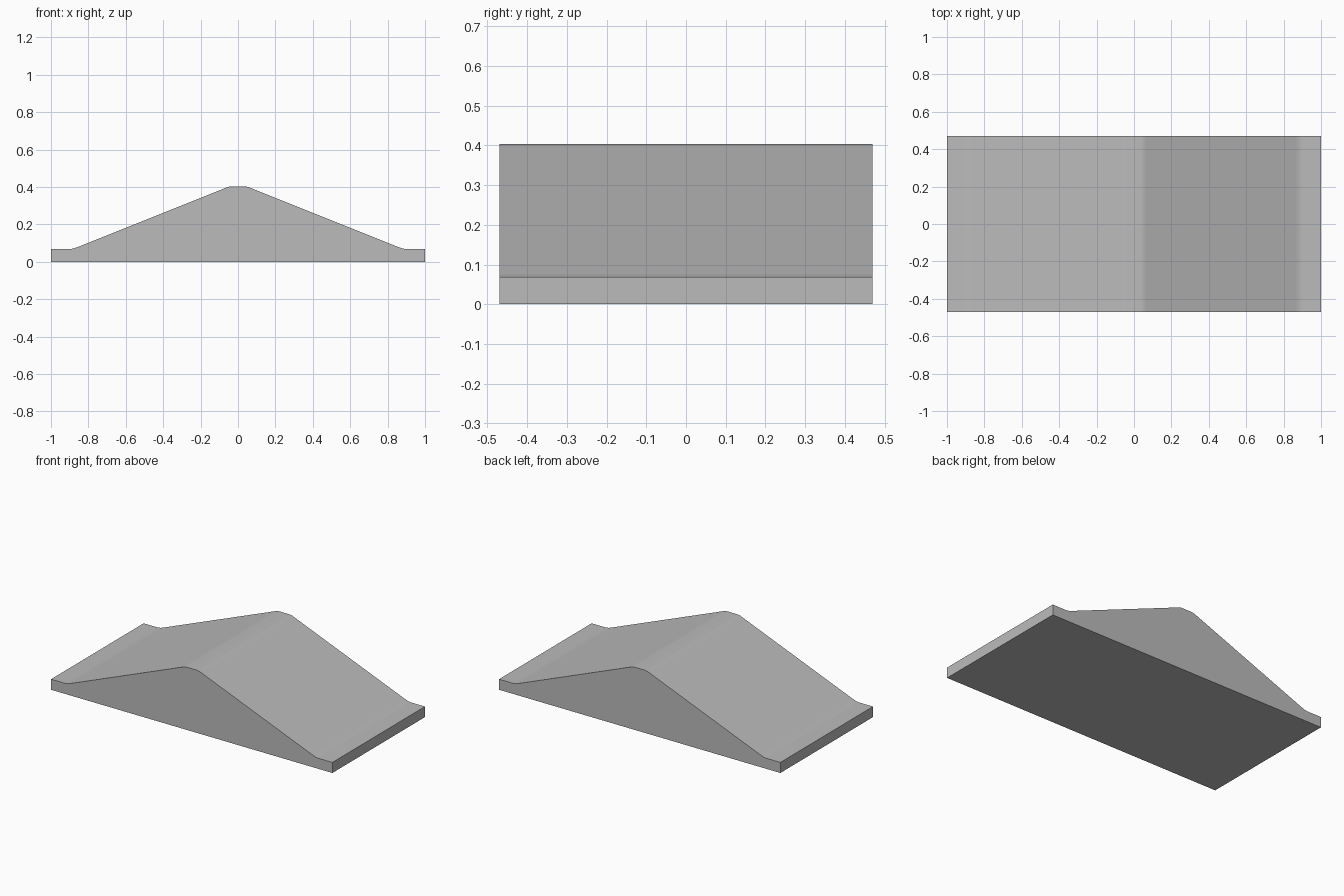
import bpy
import bmesh

cube = bpy.data.objects.get("Cube")
if cube:
    bpy.data.objects.remove(cube, do_unlink=True)

HALF_DEPTH = 0.47

# Plain grey surface
grey = bpy.data.materials.new("plain_grey")
grey.use_nodes = True
colour = (0.5, 0.5, 0.5, 1)
grey.diffuse_color = colour
grey.node_tree.nodes["Principled BSDF"].inputs["Base Color"].default_value = colour

# Half profile from the outer foot up to the crest, with eased corners
half = [(1, 0), (1, 0.068), (0.9, 0.068), (0.88, 0.071), (0.86, 0.078),
        (0.07, 0.394), (0.055, 0.4), (0.04, 0.403)]
profile = half + [(-x, z) for x, z in reversed(half)]

# Extrude the profile from front to back
bm = bmesh.new()
front = bm.faces.new([bm.verts.new((x, -HALF_DEPTH, z)) for x, z in profile])
extruded = bmesh.ops.extrude_face_region(bm, geom=[front], use_keep_orig=True)
back_verts = [g for g in extruded["geom"] if isinstance(g, bmesh.types.BMVert)]
bmesh.ops.translate(bm, verts=back_verts, vec=(0, 2 * HALF_DEPTH, 0))
bmesh.ops.recalc_face_normals(bm, faces=bm.faces)

mesh = bpy.data.meshes.new("double_ramp")
bm.to_mesh(mesh)
bm.free()
mesh.materials.append(grey)
ramp = bpy.data.objects.new("double_ramp", mesh)
bpy.context.collection.objects.link(ramp)

# Smooth the eased corners, keep the outer edges sharp
bpy.ops.object.select_all(action="DESELECT")
ramp.select_set(True)
bpy.context.view_layer.objects.active = ramp
bpy.ops.object.shade_smooth_by_angle(angle=0.52)

# Hold the long slopes flat so shading only blends at the corners
weighted = ramp.modifiers.new("weighted_normals", "WEIGHTED_NORMAL")
weighted.keep_sharp = True
